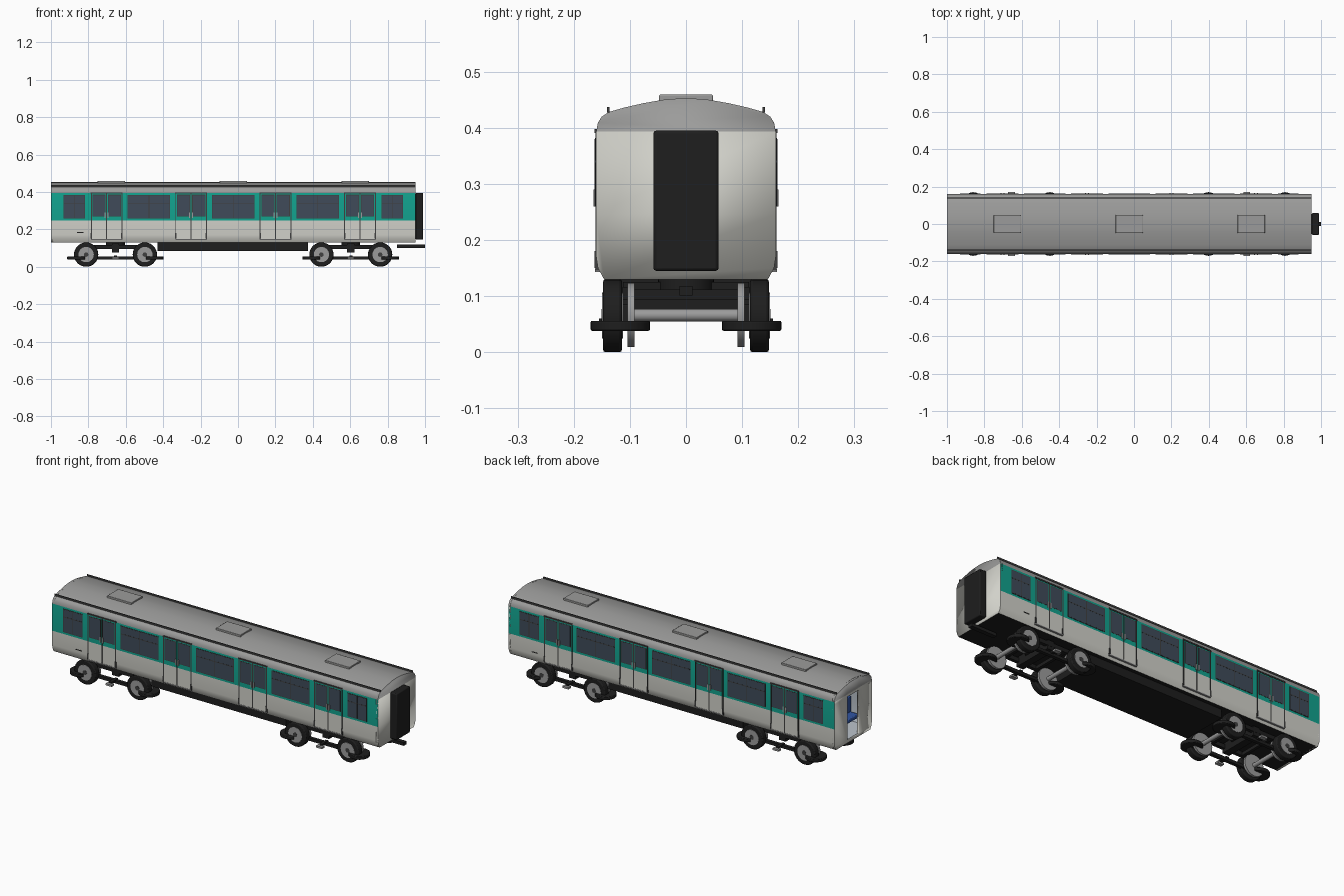
import bpy, bmesh, math
from mathutils import Matrix, Vector

if "Cube" in bpy.data.objects:
    bpy.data.objects.remove(bpy.data.objects["Cube"])


def material(name, r, g, b):
    m = bpy.data.materials.new(name)
    m.use_nodes = True
    m.diffuse_color = (r, g, b, 1)
    m.node_tree.nodes["Principled BSDF"].inputs["Base Color"].default_value = (r, g, b, 1)
    return m


CREAM = material("cream paint", .64, .64, .59)
TEAL = material("teal paint", .006, .36, .27)
ROOF = material("roof grey", .33, .33, .325)
BLACK = material("black rubber", .013, .013, .013)
GLASS = material("dark glass", .05, .07, .10)
STEEL = material("steel", .33, .33, .33)
TRIM = material("dark trim", .05, .05, .05)
BLUE = material("seat blue", .03, .09, .36)
LINING = material("interior lining", .5, .55, .6)

BACK, FRONT = -1.0, .95
MID = (BACK + FRONT) / 2
SIDE = .16
BELT = .246      # lower edge of the teal band
EAVES = .393     # lower edge of the roof


def finish(name, bm, mats, bevel=0):
    mesh = bpy.data.meshes.new(name)
    bm.normal_update()
    bm.to_mesh(mesh)
    bm.free()
    ob = bpy.data.objects.new(name, mesh)
    bpy.context.collection.objects.link(ob)
    for m in mats:
        mesh.materials.append(m)
    if bevel:
        mod = ob.modifiers.new("Bevel", "BEVEL")
        mod.width, mod.segments = bevel, 2
    return ob


def add_box(bm, x, y, z):
    """Box from (low, high) pairs on each axis."""
    size = [abs(p[1] - p[0]) for p in (x, y, z)]
    centre = Vector([(p[0] + p[1]) / 2 for p in (x, y, z)])
    bmesh.ops.create_cube(bm, size=1, matrix=Matrix.Translation(centre) @ Matrix.Diagonal((*size, 1)))


def boxes(name, mat, items, both_sides=False, bevel=0):
    bm = bmesh.new()
    for x, y, z in items:
        add_box(bm, x, y, z)
        if both_sides:
            add_box(bm, x, (-y[1], -y[0]), z)
    return finish(name, bm, [mat], bevel)


def cylinders(name, mat, items, bevel=0, upright=False):
    """Cylinders from (centre, radius, length), along y unless upright."""
    bm = bmesh.new()
    turn = Matrix() if upright else Matrix.Rotation(math.pi / 2, 4, "X")
    for centre, radius, length in items:
        bmesh.ops.create_cone(bm, cap_ends=True, segments=32, radius1=radius, radius2=radius,
                              depth=length, matrix=Matrix.Translation(centre) @ turn)
    return finish(name, bm, [mat], bevel)


# Cross-section of the body, from bottom to top on one side, then mirrored
half = [(.146, .13), (.157, .15), (SIDE, .17), (SIDE, BELT), (SIDE, EAVES), (.157, .409), (.15, .42),
        (.138, .428), (.11, .436), (.075, .444), (.04, .450), (.015, .452)]
section = half + [(-y, z) for y, z in reversed(half)]


def tube(name, mats, rule, scale=1.0):
    bm = bmesh.new()
    rings = [[bm.verts.new((x, y * scale, .29 + (z - .29) * scale)) for y, z in section]
             for x in (BACK, FRONT)]
    n = len(section)
    for i in range(n):
        j = (i + 1) % n
        f = bm.faces.new((rings[0][i], rings[0][j], rings[1][j], rings[1][i]))
        f.material_index = rule(f.calc_center_median().z)
    bmesh.ops.recalc_face_normals(bm, faces=bm.faces)
    return finish(name, bm, mats)


def body_colour(z):
    return 0 if z < .131 else 1 if z < BELT else 2 if z < EAVES else 3


tube("body_shell", [BLACK, CREAM, TEAL, ROOF], body_colour)
lining = tube("interior_lining", [LINING], lambda z: 0, .96)
lining.data.flip_normals()


# End walls: cream below, grey roof gable; the back one has an open doorway
def end_wall(name, x, doorway):
    bm = bmesh.new()
    face = bm.faces.new([bm.verts.new((x, y, z)) for y, z in section])
    face.normal_update()
    if face.normal.x * (x - MID) < 0:
        face.normal_flip()
    cuts = [((0, 0, EAVES), (0, 0, 1))]
    if doorway:
        cuts += [((0, -.05, 0), (0, 1, 0)), ((0, .05, 0), (0, 1, 0)),
                 ((0, 0, .145), (0, 0, 1)), ((0, 0, .38), (0, 0, 1))]
    for co, no in cuts:
        bmesh.ops.bisect_plane(bm, geom=bm.verts[:] + bm.edges[:] + bm.faces[:], plane_co=co, plane_no=no)
    hole = []
    for f in bm.faces:
        c = f.calc_center_median()
        f.material_index = int(c.z > EAVES)
        if doorway and abs(c.y) < .05 and .145 < c.z < .38:
            hole.append(f)
    bmesh.ops.delete(bm, geom=hole, context="FACES")
    ob = finish(name, bm, [CREAM, ROOF])
    mod = ob.modifiers.new("Thickness", "SOLIDIFY")
    mod.thickness, mod.offset = .012, -1


end_wall("front_end_wall", FRONT, False)
end_wall("back_end_wall", BACK, True)

# Side doors: four pairs of leaves on each side
doors = [MID + k * .4515 for k in (-1.5, -.5, .5, 1.5)]
leaf_y = (.154, .1612)
leaves = [(d + s * .041 - .038, d + s * .041 + .038) for d in doors for s in (-1, 1)]
boxes("door_lower_panels", CREAM, [(x, leaf_y, (.148, BELT)) for x in leaves], True)
boxes("door_upper_panels", TEAL, [(x, leaf_y, (BELT, .39)) for x in leaves], True)
boxes("door_gaps", TRIM, [((d + o - .0025, d + o + .0025), (.154, .1616), (.146, .395))
                          for d in doors for o in (-.082, 0, .082)], True)
boxes("door_headers", TRIM, [((d - .086, d + .086), (.154, .163), (.391, .398)) for d in doors], True)
boxes("door_sills", STEEL, [((d - .084, d + .084), (.15, .1625), (.143, .149)) for d in doors], True)
boxes("door_handles", STEEL, [((d + o - .003, d + o + .003), (.158, .1645), (.26, .29))
                              for d in doors for o in (-.008, .008)], True)
boxes("door_guides", TRIM, [((d + o - .004, d + o + .004), (.156, .163), (.15, .18))
                            for d in doors for o in (-.082, .082)], True)

# Windows: glass plates with dark frames and bars
wide = [(MID + k * .4515 - .111, MID + k * .4515 + .111) for k in (-1, 0, 1)]
ends = [(MID + s * .85 - .055, MID + s * .85 + .055) for s in (-1, 1)]
panes = [(x, (.26, .38)) for x in wide + ends]
panes += [((a + .006, b - .006), (.272, .382)) for a, b in leaves]
boxes("window_frames", TRIM, [((x[0] - .003, x[1] + .003), (.156, .1617), (z[0] - .003, z[1] + .003))
                              for x, z in panes], True)
boxes("window_glass", GLASS, [(x, (.156, .1621), z) for x, z in panes], True)
bars = [(x, (.156, .1627), (.338, .342)) for x in wide + ends]
bars += [((sum(x) / 2 - .002, sum(x) / 2 + .002), (.156, .1627), (.26, .38)) for x in wide + ends]
boxes("window_bars", TRIM, bars, True)

# Small dark plates low on the sides, at opposite corners
boxes("side_plates", BLACK, [((-.86, -.825), (-.1615, -.158), (.181, .185)),
                             ((.775, .81), (.158, .1615), (.181, .185))])

# Roof hatches and rain rails
boxes("roof_hatches", ROOF, [((MID + k * .652 - .073, MID + k * .652 + .073), (-.048, .048), (.444, .459))
                             for k in (-1, 0, 1)], bevel=.002)
boxes("rain_rails", TRIM, [((BACK, FRONT), (.136, .1405), (.427, .437))], True)

# Interior: floor and benches on both sides of the aisle
boxes("interior_floor", LINING, [((BACK + .005, FRONT - .02), (-.148, .148), (.14, .146))])
seats = []
for a, b in wide + ends:
    c = (a + b) / 2
    seats += [((a, b), (.055, .148), (.175, .195)), ((c - .01, c + .01), (.055, .148), (.195, .28))]
boxes("seats", BLUE, seats, True, bevel=.004)

# Gangway bellows and coupler
boxes("gangway_bellows", BLACK, [((FRONT, .99), (-.058, .058), (.145, .395))], bevel=.005)
boxes("coupler", BLACK, [((.85, 1.0), (-.012, .012), (.101, .118))])

# Equipment box under the floor
boxes("underfloor_box", BLACK, [((MID - .405, MID + .4), (-.125, .125), (.084, .132))])

# Two rubber-tyred bogies
for label, cx in (("back", -.655), ("front", .603)):
    axles = [cx - .157, cx + .157]
    pairs = [(x, s) for x in axles for s in (-1, 1)]
    cylinders(label + "_tyres", BLACK, [((x, s * .131, .065), .065, .034) for x, s in pairs], .005)
    cylinders(label + "_hubs", STEEL, [((x, s * .131, .065), .041, .037) for x, s in pairs])
    cylinders(label + "_hub_caps", TRIM, [((x, s * .131, .065), .012, .039) for x, s in pairs])
    cylinders(label + "_steel_wheels", STEEL, [((x, s * .098, .066), .057, .013) for x, s in pairs])
    cylinders(label + "_axles", STEEL, [((x, 0, .066), .011, .23) for x in axles])
    boxes(label + "_axle_boxes", BLACK, [((x - .022, x + .022), (.092, .116), (.05, .085)) for x in axles],
          True, .003)
    # Side rails and cross beams
    boxes(label + "_bogie_frame", BLACK,
          [((cx - .12, cx + .12), (.095, .113), (.094, .116)),
           ((cx - .225, cx + .225), (.104, .122), (.04, .056)),
           ((cx - .02, cx + .02), (0, .112), (.075, .125)),
           ((cx - .1, cx - .085), (0, .112), (.094, .112)),
           ((cx + .085, cx + .1), (0, .112), (.094, .112))], True)
    cylinders(label + "_bolster", BLACK, [((cx, 0, .12), .05, .03)], upright=True)
    # Horizontal guide wheels at the corners, current collectors between
    cylinders(label + "_guide_wheels", BLACK,
              [((cx + e * .205, s * .117, .047), .053, .018) for e in (-1, 1) for s in (-1, 1)], .003, True)
    boxes(label + "_collector_arms", BLACK, [((cx - .008, cx + .008), (.1, .155), (.05, .06))], True)
    boxes(label + "_collectors", STEEL, [((cx - .018, cx + .018), (.148, .17), (.042, .052))], True)

# Smooth shading with sharp edges kept
bpy.ops.object.select_all(action="DESELECT")
for ob in bpy.context.collection.objects:
    if ob.type == "MESH":
        ob.select_set(True)
        bpy.context.view_layer.objects.active = ob
bpy.ops.object.shade_smooth_by_angle(angle=math.radians(32))
